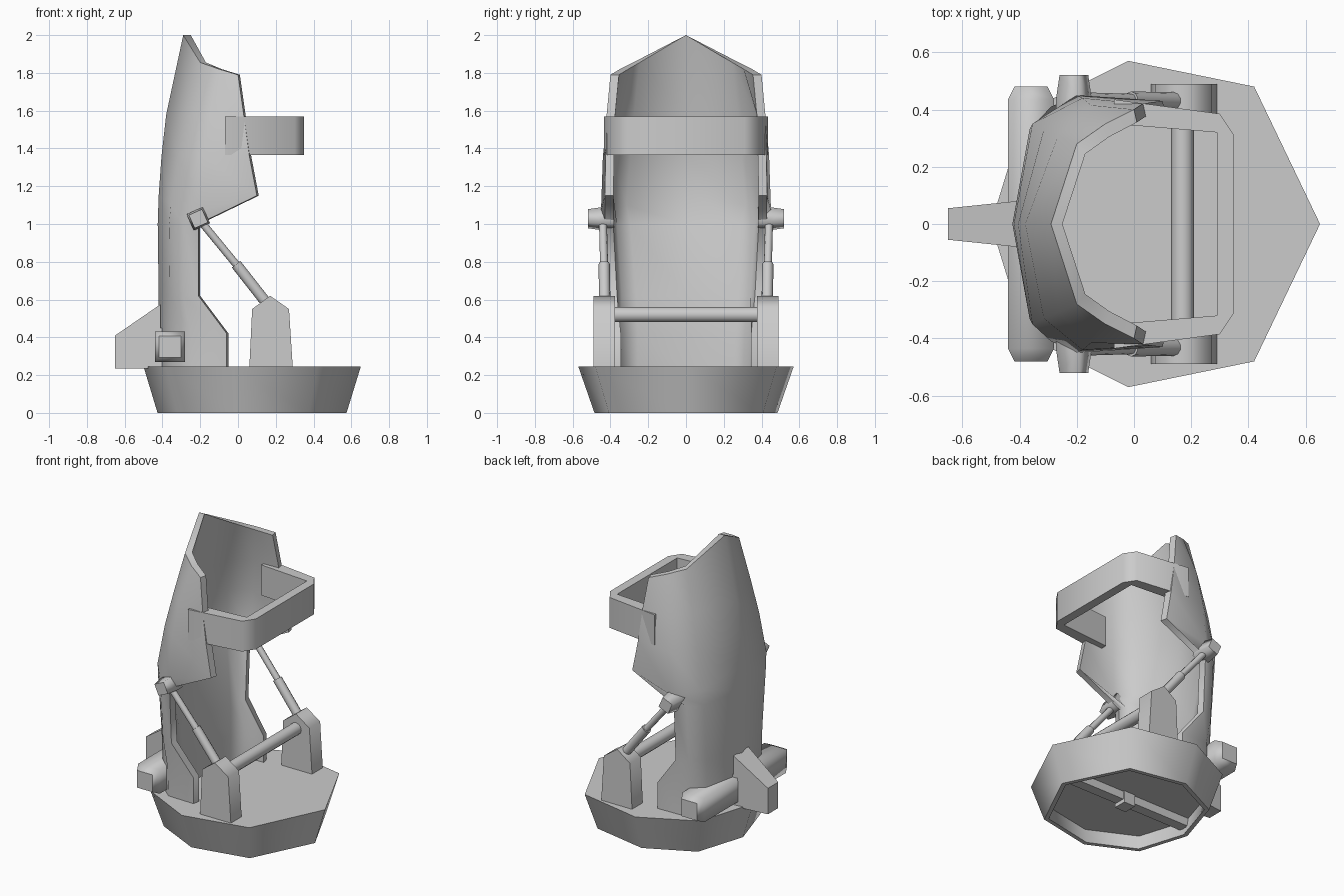
import bpy, bmesh, math
from mathutils import Vector

if "Cube" in bpy.data.objects:
    bpy.data.objects.remove(bpy.data.objects["Cube"])


def make(name, verts, faces, smooth=True, angle=None, flat=()):
    """Closed mesh object; faces listed in flat stay unsmoothed."""
    me = bpy.data.meshes.new(name)
    bm = bmesh.new()
    vs = [bm.verts.new(v) for v in verts]
    for i, f in enumerate(faces):
        bm.faces.new([vs[j] for j in f]).smooth = smooth and i not in flat
    bmesh.ops.recalc_face_normals(bm, faces=bm.faces)
    bm.to_mesh(me)
    bm.free()
    if angle:
        me.set_sharp_from_angle(angle=math.radians(angle))
    ob = bpy.data.objects.new(name, me)
    bpy.context.collection.objects.link(ob)
    return ob


def loft(name, rings, smooth=True, angle=None):
    """Skin equal-length vertex rings and cap both ends with flat faces."""
    n = len(rings[0])
    verts = [p for r in rings for p in r]
    faces = [list(range(n)), [(len(rings) - 1) * n + i for i in range(n)]]
    for k in range(len(rings) - 1):
        for i in range(n):
            j = (i + 1) % n
            faces.append([k * n + i, k * n + j, (k + 1) * n + j, (k + 1) * n + i])
    return make(name, verts, faces, smooth, angle, flat=(0, 1))


def square(cx, cz, half, deg=0):
    r = half * math.sqrt(2)
    return [(cx + r * math.cos(math.radians(deg + 45 + 90 * i)),
             cz + r * math.sin(math.radians(deg + 45 + 90 * i))) for i in range(4)]


def box(name, lo, hi):
    corners = [(lo[0], lo[2]), (hi[0], lo[2]), (hi[0], hi[2]), (lo[0], hi[2])]
    return loft(name, [[(x, y, z) for x, z in corners] for y in (lo[1], hi[1])], False)


def rod(name, a, b, r, n=10):
    """Round bar between two points."""
    a, b = Vector(a), Vector(b)
    q = (b - a).to_track_quat('Z', 'Y')
    circ = [q @ Vector((r * math.cos(2 * math.pi * i / n), r * math.sin(2 * math.pi * i / n), 0))
            for i in range(n)]
    return loft(name, [[p + c for c in circ] for p in (a, b)])


# Base: flared eight-sided dish, recessed underneath
half = [(.65, 0), (.42, .48), (-.02, .57), (-.38, .39), (-.5, 0)]
outline = half + [(x, -y) for x, y in half[-2:0:-1]]


def base_ring(sx, sy, z):
    return [(.07 + (x - .07) * sx, y * sy, z) for x, y in outline]


loft("base", [base_ring(1, 1, .245), base_ring(.87, .85, 0),
              base_ring(.82, .80, 0), base_ring(.85, .83, .10)], angle=60)
box("base_underside_bar", (-.40, -.035, .045), (.50, .035, .11))
box("base_underside_hub", (.03, -.045, .02), (.115, .045, .11))

# Backrest shell: outer rows from bottom to top, columns from centre back to front edge
rows = [
    [(-.42, 0, .23), (-.36, .29, .23), (-.25, .385, .23), (-.06, .39, .23)],
    [(-.42, 0, .42), (-.36, .29, .42), (-.25, .39, .42), (-.06, .39, .42)],
    [(-.42, 0, .62), (-.36, .30, .62), (-.29, .385, .62), (-.21, .41, .62)],
    [(-.425, 0, 1.0), (-.365, .33, 1.0), (-.29, .41, 1.0), (-.21, .43, 1.0)],
    [(-.42, 0, 1.15), (-.355, .35, 1.10), (-.20, .45, 1.07), (.10, .43, 1.15)],
    [(-.405, 0, 1.36), (-.315, .33, 1.36), (-.18, .44, 1.36), (.06, .425, 1.36)],
    [(-.38, 0, 1.58), (-.265, .31, 1.58), (-.15, .415, 1.58), (.03, .42, 1.58)],
    [(-.29, 0, 2.0), (-.20, .28, 1.855), (-.10, .35, 1.82), (0, .40, 1.79)],
]
depth = [.17, .17, .16, .10, .06, .045, .04, .04]   # wall thickness at the centre
verts, faces = [], []
for r, d in zip(rows, depth):
    move = [(d, 0), (.75 * d, -.035), (.35 * d, -.045), (.01, -.045)]
    inner = [(x + dx, y + dy, z) for (x, y, z), (dx, dy) in zip(r, move)]
    mirror = [[(x, -y, z) for x, y, z in h[:0:-1]] for h in (r, inner)]
    verts += mirror[0] + r + (mirror[1] + inner)[::-1]
last = (len(rows) - 1) * 14
for k in range(len(rows) - 1):
    for i in range(14):
        j = (i + 1) % 14
        faces.append([k * 14 + i, k * 14 + j, k * 14 + 14 + j, k * 14 + 14 + i])
for base in (0, last):
    faces += [[base + i, base + i + 1, base + 12 - i, base + 13 - i] for i in range(6)]
make("backrest_shell", verts, faces, angle=65)

# Restraint hoop: U-shaped band, outer path then inner path
outer = [(-.07, .435), (.30, .385), (.35, .31)]
inner = [(.29, .32), (-.07, .35)]
u = (outer + [(x, -y) for x, y in reversed(outer)]
     + [(x, -y) for x, y in reversed(inner)] + inner)
loft("restraint_hoop", [[(x, y, z) for x, y in u] for z in (1.365, 1.57)], angle=60)

# Paired side parts
post = [(.06, .24), (.29, .24), (.27, .55), (.17, .62), (.075, .55)]
for s, side in ((-1, "right"), (1, "left")):
    loft("support_post_" + side,
         [[(x, s * y, z) for x, z in post] for y in (.375, .49)], angle=75)
    loft("pivot_block_" + side,
         [[(x, s * y, z) for x, z in square(-.21, 1.028, h, 24)]
          for y, h in ((.38, .047), (.44, .047), (.52, .038))])
    rod("piston_rod_" + side, (-.21, s * .44, 1.03), (.02, s * .433, .75), .021)
    rod("piston_sleeve_" + side, (-.01, s * .433, .787), (.16, s * .43, .57), .03)

# Cross bar joining the posts
rod("cross_bar", (.17, -.39, .52), (.17, .39, .52), .04, 12)

# Rear beam with tapered ends and central fin
loft("rear_beam", [[(x, y, z) for x, z in square(-.36, .35, h)]
                   for y, h in ((-.48, .058), (-.435, .08), (.435, .08), (.48, .058))])
fin = [(-.65, .235, .055), (-.35, .235, .085), (-.35, .44, .085), (-.41, .45, .08),
       (-.41, .575, .08), (-.65, .41, .055)]
loft("rear_fin", [[(x, s * t, z) for x, z, t in fin] for s in (-1, 1)], False)
